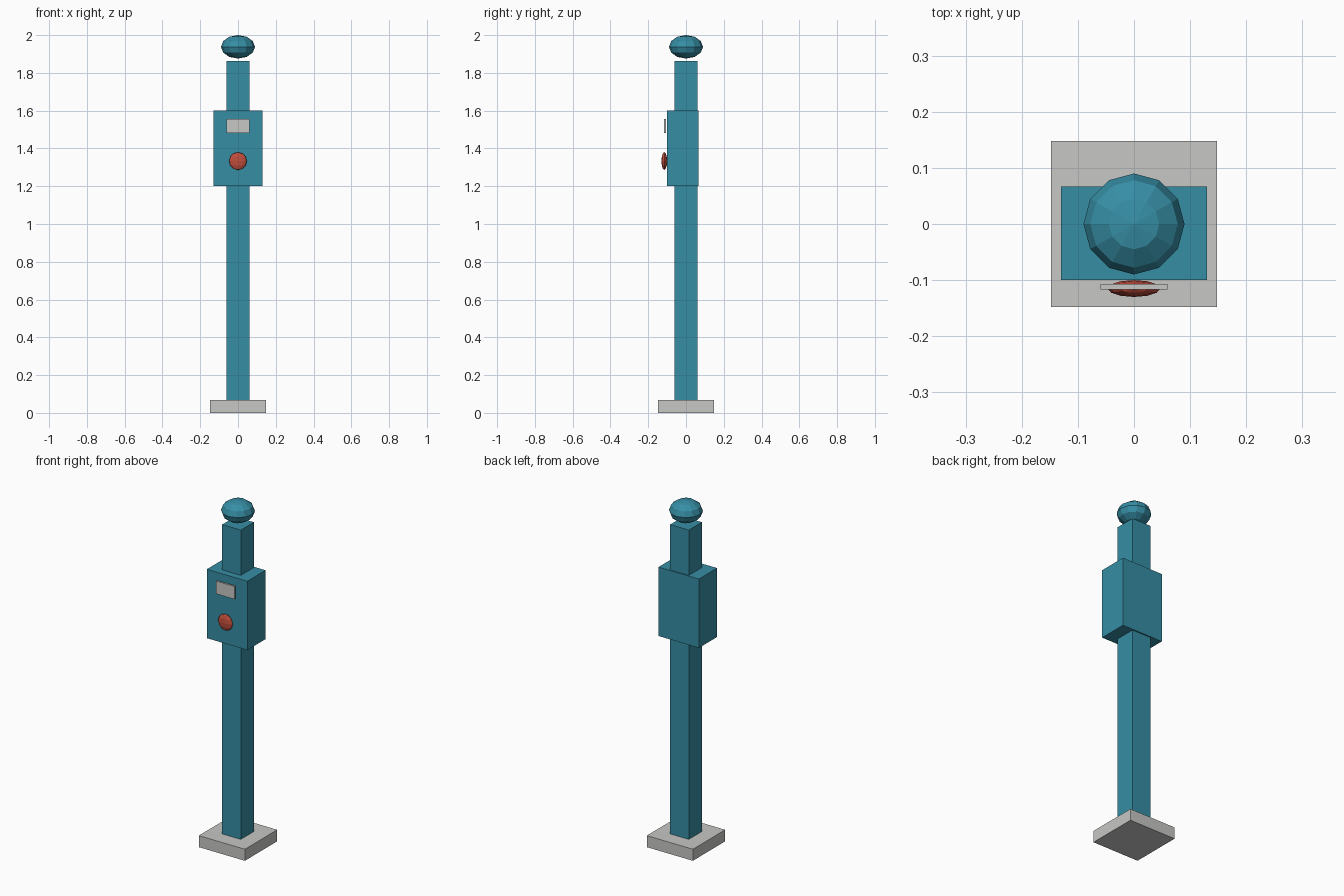
import bpy

cube = bpy.data.objects.get("Cube")
if cube:
    bpy.data.objects.remove(cube, do_unlink=True)


def material(name, rgb):
    mat = bpy.data.materials.new(name)
    mat.use_nodes = True
    colour = (*rgb, 1)
    mat.diffuse_color = colour
    mat.node_tree.nodes["Principled BSDF"].inputs["Base Color"].default_value = colour
    return mat


def finish(name, size, mat):
    ob = bpy.context.object
    ob.name = name
    ob.scale = size
    bpy.ops.object.transform_apply(location=False, rotation=False, scale=True)
    ob.data.materials.append(mat)
    return ob


def box(name, lo, hi, mat):
    centre = [(a + b) / 2 for a, b in zip(lo, hi)]
    bpy.ops.mesh.primitive_cube_add(size=1, location=centre)
    return finish(name, [b - a for a, b in zip(lo, hi)], mat)


def ball(name, centre, radii, mat):
    bpy.ops.mesh.primitive_uv_sphere_add(segments=12, ring_count=6, radius=1, location=centre)
    return finish(name, radii, mat)


teal = material("teal paint", (0.037, 0.27, 0.376))
grey = material("light grey", (0.57, 0.58, 0.56))
red = material("red button", (0.53, 0.075, 0.045))

# Foot plate and square post
box("base_plate", (-0.148, -0.148, 0), (0.148, 0.148, 0.067), grey)
box("post", (-0.06, -0.06, 0.002), (0.06, 0.06, 1.863), teal)

# Control box, offset towards the front
box("control_box", (-0.13, -0.1, 1.2), (0.13, 0.067, 1.6), teal)
box("label_plate", (-0.06, -0.117, 1.483), (0.06, -0.107, 1.557), grey)
ball("push_button", (0, -0.115, 1.333), (0.047, 0.015, 0.047), red)

# Flattened faceted cap floating just above the post
ball("top_cap", (0, 0, 1.938), (0.09, 0.09, 0.062), teal)
